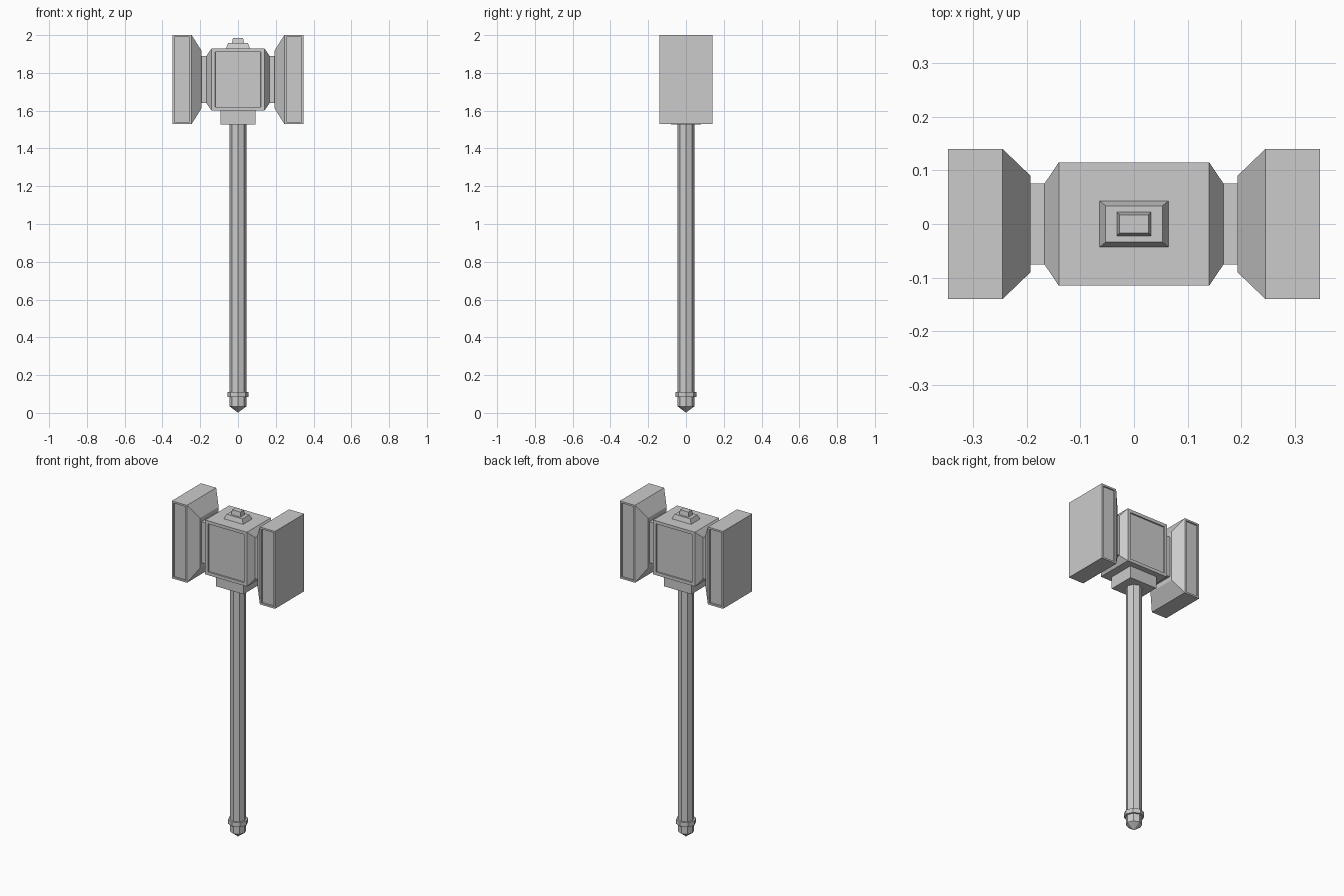
import bpy, bmesh, math
from mathutils import Vector

if "Cube" in bpy.data.objects:
    bpy.data.objects.remove(bpy.data.objects["Cube"])

HEAD_Z = 1.765  # centre height of the hammer head


def finish(name, bm):
    bmesh.ops.recalc_face_normals(bm, faces=bm.faces)
    me = bpy.data.meshes.new(name)
    bm.to_mesh(me)
    bm.free()
    ob = bpy.data.objects.new(name, me)
    bpy.context.collection.objects.link(ob)
    return ob


def skin(rings):
    """Closed solid through a list of equal-length rings of points."""
    bm = bmesh.new()
    loops = [[bm.verts.new(p) for p in r] for r in rings]
    n = len(loops[0])
    for a, b in zip(loops, loops[1:]):
        for i in range(n):
            j = (i + 1) % n
            bm.faces.new((a[i], a[j], b[j], b[i]))
    bm.faces.new(loops[0])
    bm.faces.new(loops[-1])
    bmesh.ops.recalc_face_normals(bm, faces=bm.faces)
    return bm


CORNERS = ((-1, -1), (1, -1), (1, 1), (-1, 1))


def along_x(sections):
    return skin([[(x, hy * a, HEAD_Z + hz * b) for a, b in CORNERS] for x, hy, hz in sections])


def along_z(sections):
    return skin([[(hx * a, hy * b, z) for a, b in CORNERS] for z, hx, hy in sections])


def turned(sections, sides=8):
    return skin([[(r * math.cos(math.tau * i / sides), r * math.sin(math.tau * i / sides), z)
                  for i in range(sides)] for z, r in sections])


def recess(bm, margin, depth):
    """Sunken panel in the faces that look to the front and back."""
    bm.normal_update()
    faces = [f for f in bm.faces if abs(f.normal.y) > 0.99]
    for f in faces:
        bmesh.ops.inset_individual(bm, faces=[f], thickness=margin)
        bmesh.ops.inset_individual(bm, faces=[f], thickness=0.001, depth=-depth)


# Head centre block with tapered sides
bm = along_x([(-0.167, 0.075, 0.125), (-0.14, 0.115, 0.165),
              (0.14, 0.115, 0.165), (0.167, 0.075, 0.125)])
recess(bm, 0.027, 0.008)
finish("head_core", bm)

# Neck bar joining core and striking blocks
finish("head_neck", along_x([(-0.2, 0.075, 0.125), (0.2, 0.075, 0.125)]))

# Striking blocks, mirrored left and right
bm = along_x([(0.193, 0.09, 0.152), (0.245, 0.14, 0.235), (0.347, 0.14, 0.235)])
recess(bm, 0.015, 0.008)
block = finish("striking_block", bm)
block.modifiers.new("mirror", 'MIRROR').use_axis = (True, False, False)

# Stepped cap on top
finish("cap_base", along_z([(1.925, 0.064, 0.043), (1.93, 0.064, 0.043), (1.957, 0.053, 0.034)]))
finish("cap_stud", along_z([(1.95, 0.032, 0.022), (1.957, 0.032, 0.022), (1.985, 0.027, 0.017)]))

# Collar under the head
finish("collar", along_z([(1.527, 0.092, 0.08), (1.605, 0.092, 0.08)]))

# Octagonal handle with pointed pommel, and its ring
finish("handle", turned([(0.003, 0.002), (0.035, 0.045), (1.54, 0.045)]))
finish("pommel_ring", turned([(0.083, 0.056), (0.11, 0.056)]))
